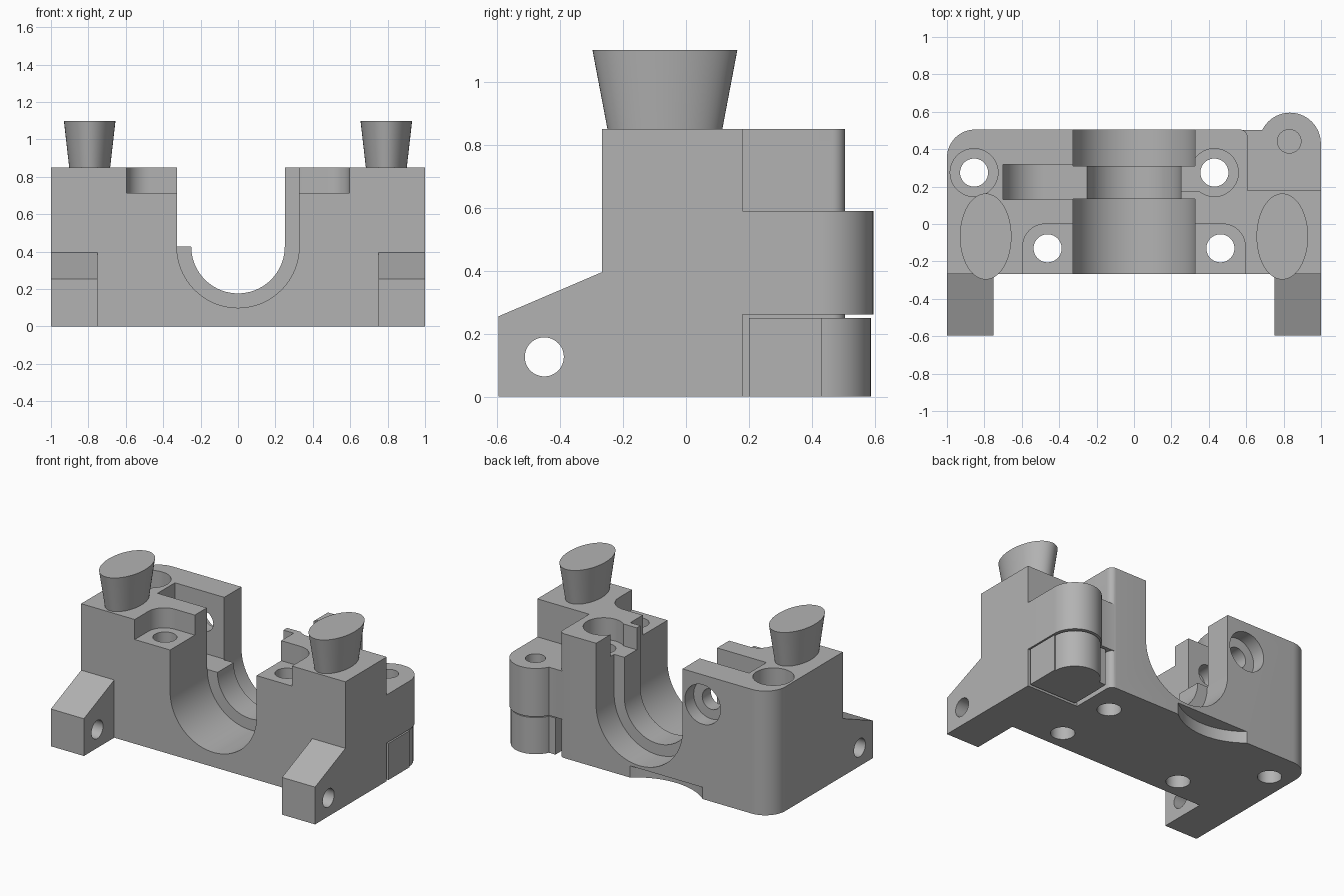
import bpy, bmesh
from math import pi, sin, cos
from mathutils import Vector

if "Cube" in bpy.data.objects:
    bpy.data.objects.remove(bpy.data.objects["Cube"], do_unlink=True)

grey = bpy.data.materials.new("plain grey")
grey.use_nodes = True
grey.diffuse_color = (0.45, 0.45, 0.45, 1)
grey.node_tree.nodes["Principled BSDF"].inputs["Base Color"].default_value = (0.45, 0.45, 0.45, 1)


def arc(cx, cy, r, start, end, n):
    return [(cx + r * cos(start + (end - start) * i / n),
             cy + r * sin(start + (end - start) * i / n)) for i in range(n + 1)]


def disc(cx, cy, r, n=48):
    return arc(cx, cy, r, 0, 2 * pi, n)[:-1]


def rect(x0, y0, x1, y1):
    return [(x0, y0), (x1, y0), (x1, y1), (x0, y1)]


def u_shape(cx, cz, r, top):
    return arc(cx, cz, r, pi, 2 * pi, 48) + [(cx + r, top), (cx - r, top)]


def prism(name, outline, axis, lo, hi):
    """Extrude a 2D outline along an axis."""
    place = {"X": lambda u, v, w: (w, u, v),
             "Y": lambda u, v, w: (u, w, v),
             "Z": lambda u, v, w: (u, v, w)}[axis]
    bm = bmesh.new()
    face = bm.faces.new([bm.verts.new(place(u, v, lo)) for u, v in outline])
    moved = bmesh.ops.extrude_face_region(bm, geom=[face])["geom"]
    shift = Vector(place(0, 0, hi - lo))
    bmesh.ops.translate(bm, vec=shift, verts=[g for g in moved if isinstance(g, bmesh.types.BMVert)])
    bmesh.ops.recalc_face_normals(bm, faces=bm.faces)
    return finish(name, bm)


def finish(name, bm):
    mesh = bpy.data.meshes.new(name)
    bm.to_mesh(mesh)
    bm.free()
    mesh.materials.append(grey)
    obj = bpy.data.objects.new(name, mesh)
    bpy.context.collection.objects.link(obj)
    return obj


def combine(target, operation, *shape):
    """Apply one boolean with a temporary prism."""
    tool = prism("tool", *shape)
    mod = target.modifiers.new("boolean", "BOOLEAN")
    mod.operation, mod.solver, mod.object = operation, "EXACT", tool
    bpy.context.view_layer.objects.active = target
    bpy.ops.object.modifier_apply(modifier=mod.name)
    bpy.data.objects.remove(tool, do_unlink=True)


def cut(target, *shape):
    combine(target, "DIFFERENCE", *shape)


def smooth(obj):
    bpy.ops.object.select_all(action="DESELECT")
    obj.select_set(True)
    bpy.context.view_layer.objects.active = obj
    bpy.ops.object.shade_smooth_by_angle(angle=0.5)


FRONT, BACK, TOP = -0.267, 0.505, 0.85

# Main block, with a notch for the hinge and a rounded back corner
plan = [(-1, FRONT), (1, FRONT), (1, 0.18), (0.607, 0.18)]
plan += arc(0.567, BACK - 0.04, 0.04, 0, pi / 2, 8)
plan += arc(-0.85, BACK - 0.15, 0.15, pi / 2, pi, 16)
body = prism("bearing_block", plan, "Z", 0, TOP)

# Hinge knuckle on the block
combine(body, "UNION", rect(0.5, 0.1, 0.999, 0.43), "Z", 0.26, 0.59)
combine(body, "UNION", rect(0.5, 0.12, 0.85, 0.503), "Z", 0.26, 0.59)
combine(body, "UNION", disc(0.834, 0.43, 0.165, 64), "Z", 0.26, 0.59)
cut(body, disc(0.83, 0.442, 0.063), "Z", 0.2, 0.65)

# Feet with a sloped top and a cross hole
foot = [(-0.595, 0), (FRONT + 0.05, 0), (FRONT + 0.05, 0.395), (FRONT, 0.395), (-0.595, 0.255)]
for x in (-1, 0.75):
    combine(body, "UNION", foot, "X", x, x + 0.25)
    cut(body, disc(-0.45, 0.126, 0.062), "X", x - 0.1, x + 0.35)

# Stepped channel with an inner ridge
for r, y0, y1 in ((0.25, -0.4, 0.7), (0.327, -0.4, 0.135), (0.327, 0.31, 0.7)):
    cut(body, u_shape(0, 0.427, r, 1), "Y", y0, y1)

# Round-bottomed slot and the stepped bore behind it
slot = arc(-0.48, 0.647, 0.22, pi, 1.5 * pi, 24) + [(-0.15, 0.427), (-0.15, 1), (-0.7, 1)]
cut(body, slot, "Y", 0.13, 0.318)
cut(body, disc(-0.48, 0.647, 0.07), "Y", 0.02, 0.7)
cut(body, disc(-0.48, 0.647, 0.135), "Y", 0.41, 0.7)

# Front corner pockets and their bolt holes
for s in (-1, 1):
    corner = [(0.2, -0.4), (0.595, -0.4)] + arc(0.475, -0.12, 0.12, 0, pi / 2, 12) + [(0.2, 0)]
    cut(body, [(s * x, y) for x, y in corner], "Z", 0.713, 1)
    cut(body, disc(s * 0.462, -0.13, 0.075), "Z", -0.2, 1)

# Rear counterbored bolt holes
for x in (-0.855, 0.43):
    cut(body, disc(x, 0.275, 0.128), "Z", 0.70, 1)
    cut(body, disc(x, 0.275, 0.075), "Z", -0.2, 1)
cut(body, rect(0.2, 0.175, 0.4, 0.312), "Z", 0.70, 1)

# Shallow arc under the back edge
cut(body, disc(-0.205, 0.833, 0.428, 96), "Z", -0.1, 0.08)
smooth(body)

# Separate lower hinge leaf
leaf = prism("hinge_leaf", rect(0.64, 0.2, 0.999, 0.43), "Z", 0, 0.25)
combine(leaf, "UNION", rect(0.642, 0.25, 0.85, 0.495), "Z", 0, 0.25)
combine(leaf, "UNION", disc(0.834, 0.43, 0.157, 64), "Z", 0, 0.25)
smooth(leaf)

# Flared oval knobs
for side, name in ((-1, "right_knob"), (1, "left_knob")):
    bm = bmesh.new()
    bmesh.ops.create_cone(bm, cap_ends=True, segments=64, radius1=0.1825, radius2=0.23, depth=0.25)
    bmesh.ops.scale(bm, vec=(0.6, 1, 1), verts=bm.verts)
    bmesh.ops.translate(bm, vec=(side * 0.793, -0.067, TOP + 0.125), verts=bm.verts)
    smooth(finish(name, bm))
